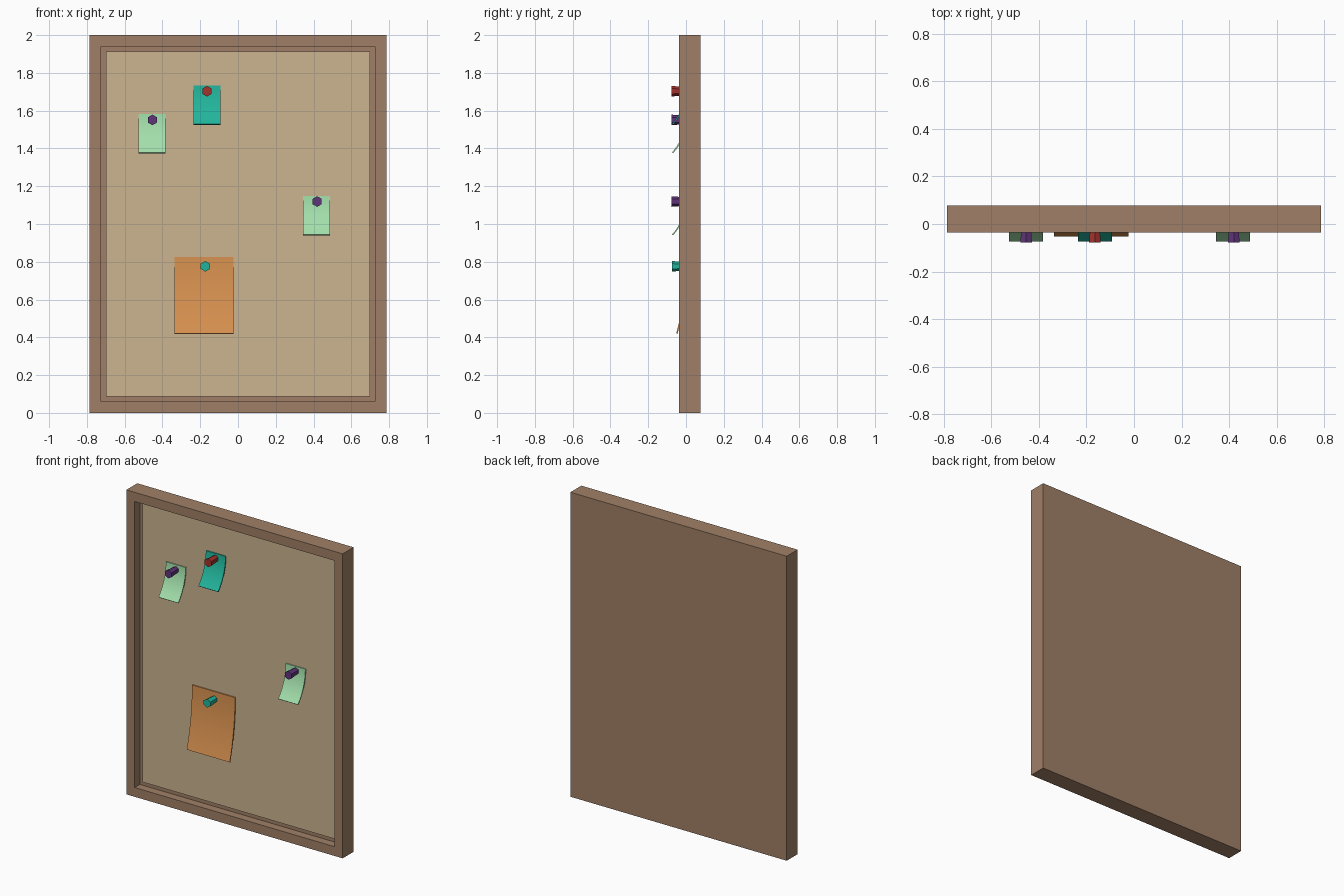
import bpy, bmesh, math
from mathutils import Vector

if "Cube" in bpy.data.objects:
    bpy.data.objects.remove(bpy.data.objects["Cube"])


def mat(name, rgb):
    m = bpy.data.materials.new(name)
    lin = [((c / 255 + 0.055) / 1.055) ** 2.4 for c in rgb]
    m.diffuse_color = (*lin, 1)
    m.use_nodes = True
    m.node_tree.nodes["Principled BSDF"].inputs["Base Color"].default_value = m.diffuse_color
    return m


WOOD = mat("wood brown", (160, 128, 103))
CORK = mat("cork tan", (204, 179, 144))
GREEN = mat("pale green", (163, 223, 171))
TEAL = mat("teal", (34, 180, 155))
ORANGE = mat("orange", (217, 146, 80))
RED = mat("red", (163, 50, 45))
PURPLE = mat("purple", (96, 52, 122))


def finish(name, bm, material, smooth=False):
    bmesh.ops.recalc_face_normals(bm, faces=bm.faces)
    me = bpy.data.meshes.new(name)
    bm.to_mesh(me)
    bm.free()
    me.materials.append(material)
    ob = bpy.data.objects.new(name, me)
    bpy.context.collection.objects.link(ob)
    if smooth:
        bpy.ops.object.select_all(action='DESELECT')
        ob.select_set(True)
        bpy.context.view_layer.objects.active = ob
        bpy.ops.object.shade_smooth_by_angle(angle=math.radians(30))
    return ob


def box(lo, hi):
    bm = bmesh.new()
    bmesh.ops.create_cube(bm, size=1)
    for v in bm.verts:
        v.co = Vector([hi[i] if v.co[i] > 0 else lo[i] for i in range(3)])
    return bm


# Wooden frame with a recess in the front
FRONT, BACK, CORK_Y = -0.036, 0.077, 0.01
bm = box((-0.786, FRONT, 0), (0.786, BACK, 2))
face = min(bm.faces, key=lambda f: f.calc_center_median().y)
bmesh.ops.inset_region(bm, faces=[face], thickness=0.086)
floor = bmesh.ops.extrude_discrete_faces(bm, faces=[face])["faces"][0]
for v in floor.verts:
    v.co.y = CORK_Y + 0.008
finish("frame", bm, WOOD)

# Cork panel
finish("cork_panel", box((-0.70, CORK_Y, 0.086), (0.70, CORK_Y + 0.008, 1.914)), CORK)


def note(name, x0, x1, top, drop, sag, material, t=0.007, n=10):
    """Paper sheet whose lower end curls away from the cork on an arc."""
    ang = 2 * math.atan(sag / drop)
    r = drop / math.sin(ang)
    y0 = CORK_Y - t
    prof = [(y0 - r + r * math.cos(ang * i / n), top - r * math.sin(ang * i / n))
            for i in range(n + 1)]
    ro = r + t
    prof += [(y0 - r + ro * math.cos(ang * i / n), top - ro * math.sin(ang * i / n))
             for i in range(n, -1, -1)]
    bm = bmesh.new()
    f = bm.faces.new([bm.verts.new((x0, y, z)) for y, z in prof])
    ext = bmesh.ops.extrude_face_region(bm, geom=[f])["geom"]
    bmesh.ops.translate(bm, vec=(x1 - x0, 0, 0),
                        verts=[g for g in ext if isinstance(g, bmesh.types.BMVert)])
    finish(name, bm, material, smooth=True)


def pin(name, x, z, material, tip=-0.077):
    """Six-sided push pin, slightly wider at the front."""
    bm = bmesh.new()
    rings = []
    for y, r in ((CORK_Y, 0.021), (tip, 0.028)):
        rings.append([bm.verts.new((x + r * math.sin(k * math.pi / 3), y,
                                    z + r * math.cos(k * math.pi / 3))) for k in range(6)])
    a, b = rings
    bm.faces.new(a)
    bm.faces.new(b)
    for k in range(6):
        j = (k + 1) % 6
        bm.faces.new((a[k], a[j], b[j], b[k]))
    finish(name, bm, material)


# Pinned notes
note("green_note_left", -0.526, -0.383, 1.582, 0.203, 0.077, GREEN)
note("teal_note", -0.236, -0.093, 1.733, 0.203, 0.077, TEAL)
note("green_note_right", 0.344, 0.487, 1.147, 0.203, 0.077, GREEN)
note("orange_note", -0.336, -0.024, 0.824, 0.404, 0.055, ORANGE)

# Push pins
pin("pin_left", -0.453, 1.551, PURPLE)
pin("pin_top", -0.164, 1.703, RED)
pin("pin_right", 0.419, 1.119, PURPLE)
pin("pin_bottom", -0.173, 0.776, TEAL, tip=-0.074)
